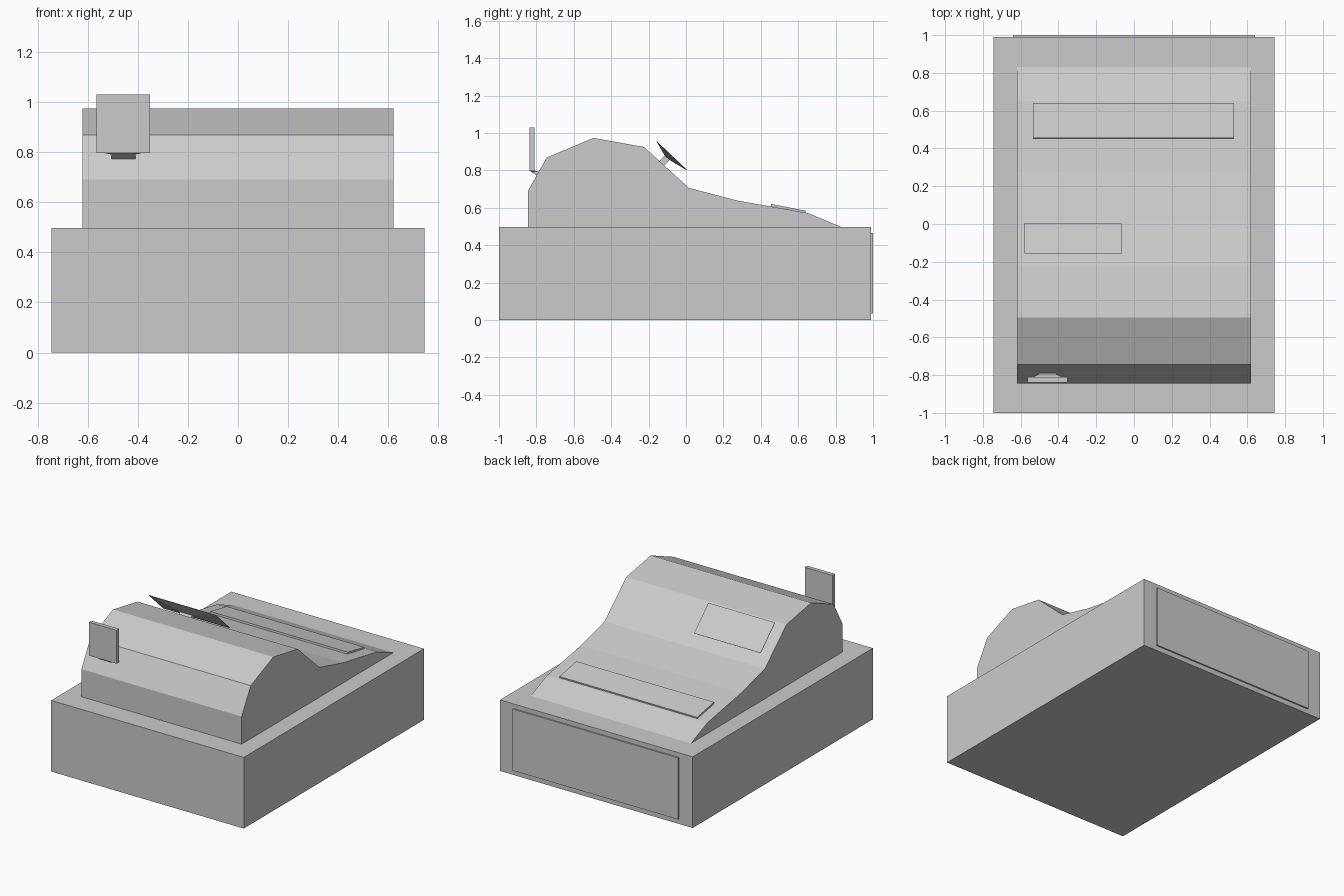
import bpy, bmesh

if "Cube" in bpy.data.objects:
    bpy.data.objects.remove(bpy.data.objects["Cube"])


def make(name, rings, caps=True):
    """Skin a list of equal-length point rings, closing both ends."""
    bm = bmesh.new()
    loops = [[bm.verts.new(p) for p in r] for r in rings]
    n = len(loops[0])
    for a, b in zip(loops, loops[1:]):
        for i in range(n):
            j = (i + 1) % n
            bm.faces.new((a[i], a[j], b[j], b[i]))
    bm.faces.new(loops[0][::-1])
    bm.faces.new(loops[-1])
    bmesh.ops.recalc_face_normals(bm, faces=bm.faces)
    me = bpy.data.meshes.new(name)
    bm.to_mesh(me)
    bm.free()
    ob = bpy.data.objects.new(name, me)
    bpy.context.collection.objects.link(ob)
    return ob


def extrude_x(name, profile, x0, x1):
    """Extrude a (y, z) profile between two x positions."""
    return make(name, [[(x, y, z) for y, z in profile] for x in (x0, x1)])


def box(name, x0, x1, y0, y1, z0, z1):
    return extrude_x(name, [(y0, z0), (y1, z0), (y1, z1), (y0, z1)], x0, x1)


def edge_ring(x0, x1, a, b):
    """Rectangle spanning x0..x1 and the (y, z) points a..b."""
    return [(x0, *a), (x1, *a), (x1, *b), (x0, *b)]


# cash drawer housing and drawer front
box("drawer_base", -0.745, 0.745, -1.0, 0.99, 0, 0.497)
box("drawer_front", -0.64, 0.64, 0.985, 1.0, 0.035, 0.465)

# faceted register body
extrude_x("register_body", [
    (-0.845, 0.497), (-0.845, 0.69), (-0.745, 0.868), (-0.495, 0.973),
    (-0.225, 0.925), (0.015, 0.706), (0.275, 0.638), (0.65, 0.572),
    (0.83, 0.497)], -0.62, 0.62)

# raised keyboard plate
extrude_x("keyboard_plate", [(0.453, 0.60), (0.455, 0.62), (0.64, 0.584), (0.637, 0.565)],
          -0.535, 0.53)

# operator screen with tapered back, on a short neck
make("operator_screen", [
    edge_ring(-0.58, -0.065, (-0.155, 0.955), (0.005, 0.803)),
    edge_ring(-0.58, -0.065, (-0.157, 0.953), (0.003, 0.801)),
    edge_ring(-0.38, -0.265, (-0.115, 0.88), (-0.08, 0.85))])
extrude_x("screen_neck", [(-0.15, 0.84), (-0.112, 0.882), (-0.086, 0.858), (-0.124, 0.816)],
          -0.37, -0.275)

# customer display panel and its foot
box("customer_display", -0.565, -0.352, -0.838, -0.81, 0.797, 1.03)
make("display_foot", [
    edge_ring(-0.54, -0.377, (-0.836, 0.798), (-0.812, 0.798)),
    edge_ring(-0.505, -0.41, (-0.825, 0.790), (-0.795, 0.797)),
    edge_ring(-0.505, -0.41, (-0.798, 0.772), (-0.785, 0.788))])
